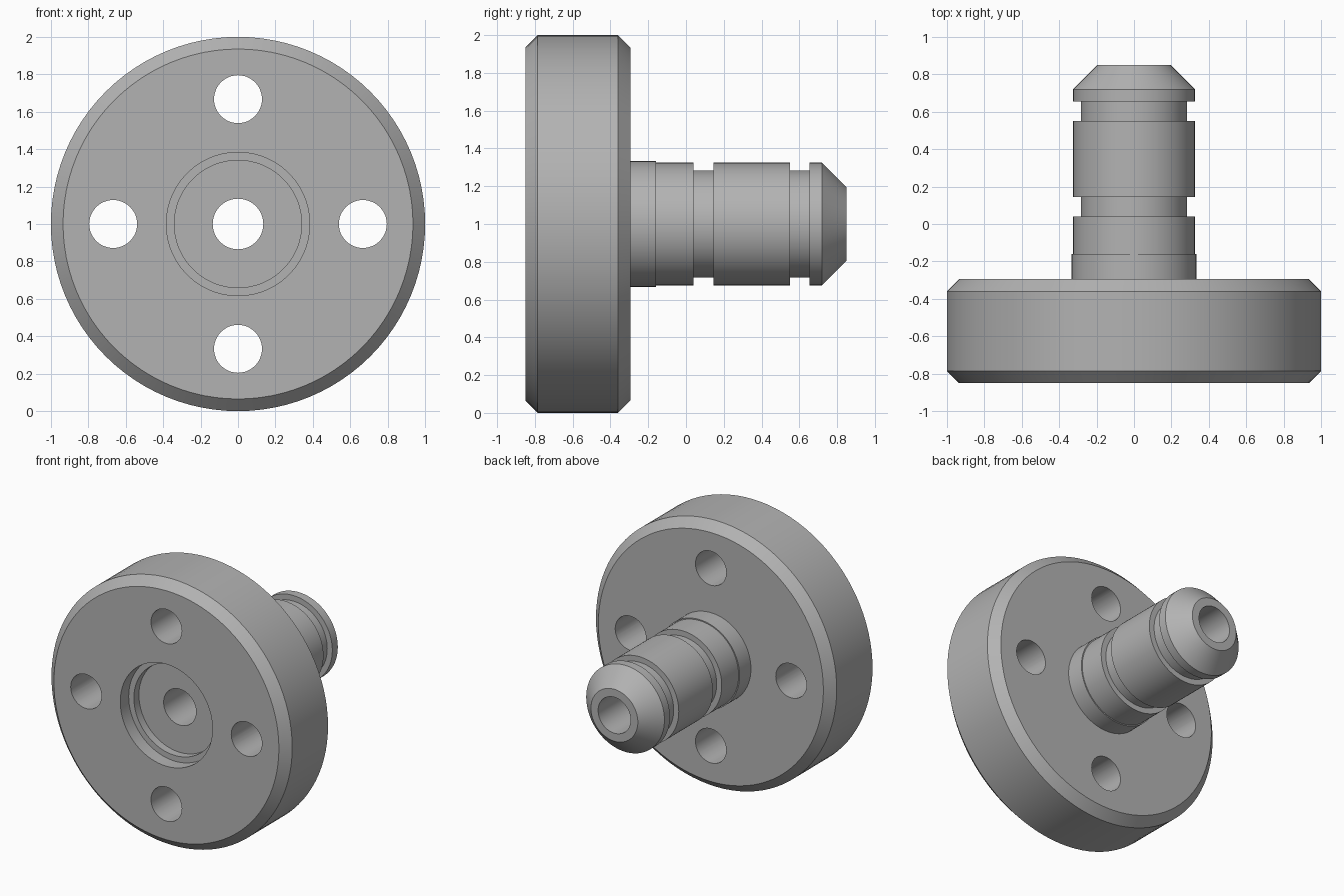
import bpy
import bmesh
from math import pi, radians
from mathutils import Matrix, Vector

cube = bpy.data.objects.get("Cube")
if cube:
    bpy.data.objects.remove(cube, do_unlink=True)

SEGMENTS = 96
CENTRE_Z = 1.0
FRONT, BACK = -0.85, 0.85

steel = bpy.data.materials.new("grey_steel")
steel.use_nodes = True
grey = (0.45, 0.45, 0.45, 1)
steel.diffuse_color = grey
steel.node_tree.nodes["Principled BSDF"].inputs["Base Color"].default_value = grey


def add_object(name, bm):
    bmesh.ops.recalc_face_normals(bm, faces=bm.faces)
    mesh = bpy.data.meshes.new(name)
    bm.to_mesh(mesh)
    bm.free()
    mesh.materials.append(steel)
    obj = bpy.data.objects.new(name, mesh)
    bpy.context.collection.objects.link(obj)
    return obj


def lathe(name, profile):
    """Spin a closed (radius, y) outline around the y axis."""
    bm = bmesh.new()
    verts = [bm.verts.new((r, y, CENTRE_Z)) for r, y in profile]
    edges = [bm.edges.new((v, verts[i - 1])) for i, v in enumerate(verts)]
    bmesh.ops.spin(bm, geom=verts + edges, cent=(0, 0, CENTRE_Z), axis=(0, 1, 0),
                   angle=2 * pi, steps=SEGMENTS, use_merge=True)
    bmesh.ops.remove_doubles(bm, verts=bm.verts, dist=0.0001)
    return add_object(name, bm)


# Turned body: stepped front recess, chamfered flange, grooved pin, through bore
bore, pin, groove = 0.135, 0.325, 0.283
body = lathe("flanged_pin", [
    (bore, -0.69), (0.34, -0.69), (0.34, -0.75), (0.383, -0.75), (0.383, FRONT),
    (0.935, FRONT), (1.0, -0.785), (1.0, -0.36), (0.935, -0.295),
    (0.333, -0.295), (0.333, -0.16), (pin, -0.16),
    (pin, 0.04), (groove, 0.04), (groove, 0.145), (pin, 0.145),
    (pin, 0.55), (groove, 0.55), (groove, 0.655), (pin, 0.655),
    (pin, 0.72), (0.195, BACK), (bore, BACK),
])

# Four bolt holes through the flange
bm = bmesh.new()
for i in range(4):
    offset = Matrix.Rotation(i * pi / 2, 4, "Y") @ Vector((0.667, 0, 0))
    place = Matrix.Translation(offset + Vector((0, -0.57, CENTRE_Z)))
    bmesh.ops.create_cone(bm, cap_ends=True, segments=48, radius1=0.128, radius2=0.128,
                          depth=0.8, matrix=place @ Matrix.Rotation(pi / 2, 4, "X"))
cutter = add_object("bolt_hole_cutter", bm)
cutter.hide_render = True

cut = body.modifiers.new("bolt_holes", "BOOLEAN")
cut.operation = "DIFFERENCE"
cut.solver = "EXACT"
cut.object = cutter

bpy.ops.object.select_all(action="DESELECT")
body.select_set(True)
bpy.context.view_layer.objects.active = body
bpy.ops.object.modifier_apply(modifier=cut.name)
bpy.data.objects.remove(cutter, do_unlink=True)
bpy.ops.object.shade_smooth_by_angle(angle=radians(30))
